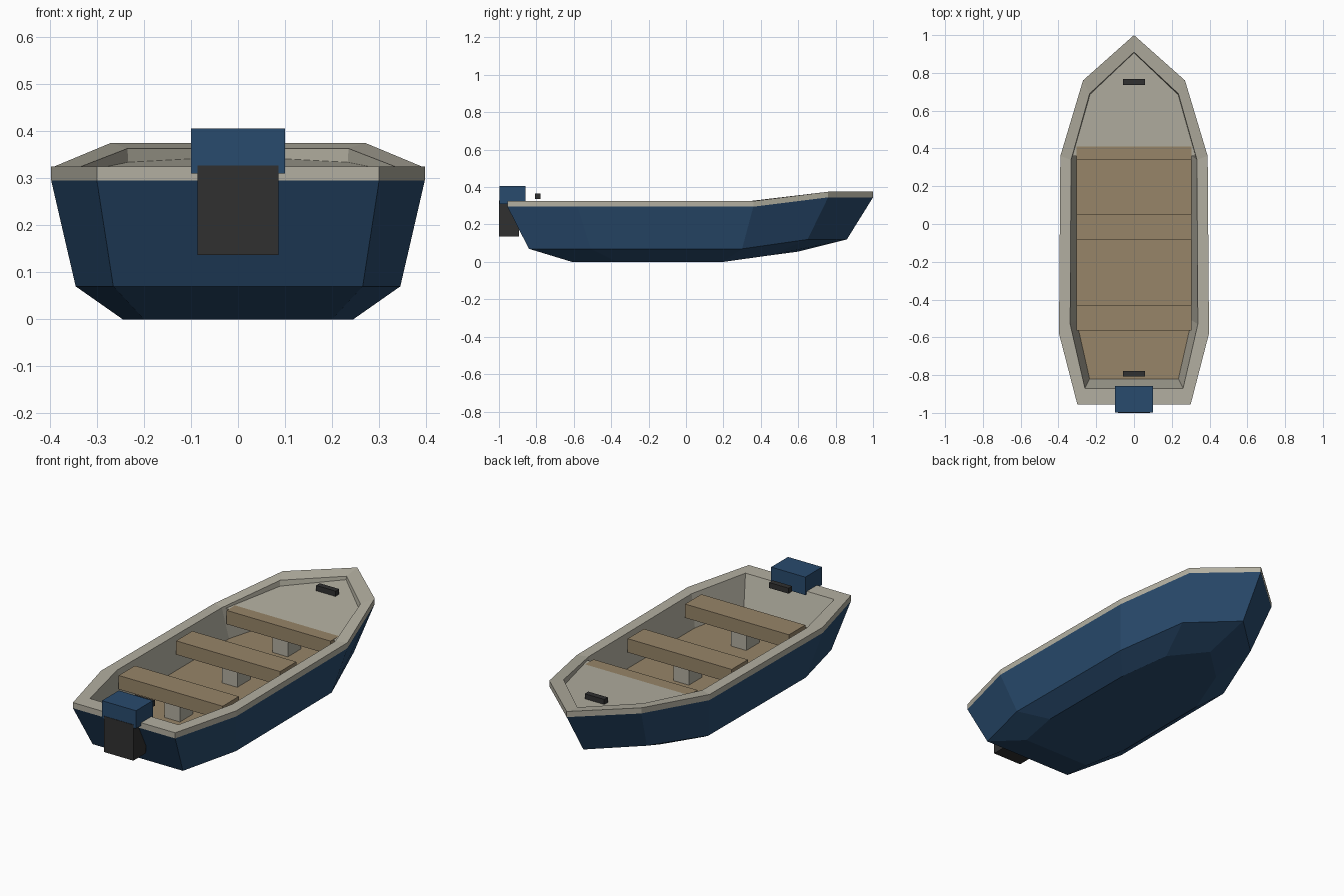
import bpy
import bmesh
from mathutils import Vector

cube = bpy.data.objects.get("Cube")
if cube:
    bpy.data.objects.remove(cube)


def material(name, rgb):
    m = bpy.data.materials.new(name)
    m.use_nodes = True
    m.diffuse_color = (*rgb, 1)
    m.node_tree.nodes["Principled BSDF"].inputs["Base Color"].default_value = (*rgb, 1)
    return m


blue = material("navy paint", (0.022, 0.07, 0.155))
grey = material("warm grey", (0.45, 0.43, 0.355))
wood = material("wood", (0.31, 0.235, 0.14))
dark = material("dark metal", (0.03, 0.03, 0.03))


def add_object(name, bm, mats):
    mesh = bpy.data.meshes.new(name)
    bm.to_mesh(mesh)
    bm.free()
    for m in mats:
        mesh.materials.append(m)
    obj = bpy.data.objects.new(name, mesh)
    bpy.context.collection.objects.link(obj)
    return obj


def box(name, low, high, mat):
    low, high = Vector(low), Vector(high)
    bm = bmesh.new()
    bmesh.ops.create_cube(bm, size=1)
    for v in bm.verts:
        v.co = (low + high) / 2 + v.co * (high - low)
    return add_object(name, bm, [mat])


def mirrored(half):
    """Half outline from stern to bow, completed on the other side."""
    return half + [(-x, y, z) for x, y, z in reversed(half) if x > 0]


# Hull sections, from the keel up over the rim and down to the floor
sheer = [(.3, -.955, .325), (.397, -.58, .325), (.39, .36, .325),
         (.27, .76, .375), (0, 1, .375)]
bottom = [(.2, -.61, 0), (.245, -.37, 0), (.243, .2, 0), (.165, .45, .035), (0, .6, .055)]
chine = [(.265, -.84, .07), (.345, -.51, .07), (.34, .3, .07), (.225, .65, .12), (0, .86, .12)]
inner = [(.26, -.87, .325), (.338, -.53, .325), (.333, .34, .325),
         (.235, .69, .363), (0, .91, .363)]
floor = [(.235, -.82, .16), (.305, -.51, .16), (.305, .36, .16),
         (.222, .66, .16), (0, .86, .16)]
rim_base = [(x, y, z - .03) for x, y, z in sheer]

bm = bmesh.new()
rings = [[bm.verts.new(p) for p in mirrored(half)]
         for half in (bottom, chine, rim_base, sheer, inner, floor)]
for level, (a, b) in enumerate(zip(rings, rings[1:])):
    for i in range(len(a)):
        j = (i + 1) % len(a)
        face = bm.faces.new((a[i], a[j], b[j], b[i]))
        face.material_index = 0 if level < 2 else 1
bm.faces.new(rings[0][::-1])
bm.faces.new(rings[-1]).material_index = 2
add_object("hull", bm, [blue, grey, wood])

# Bow deck, rising gently toward the tip through the front bench
bm = bmesh.new()
deck = [(x, y, .318 + (y - .41) * .057)
        for x, y in ((.328, .36), (.234, .688), (0, .906))]
bm.faces.new([bm.verts.new(p) for p in mirrored(deck)])
add_object("bow_deck", bm, [grey])

# Benches with a centre support each
for name, y in (("rear", -.496), ("middle", -.015), ("front", .408)):
    box(name + "_bench", (-.305, y - .068, .245), (.305, y + .068, .318), wood)
    box(name + "_bench_support", (-.045, y - .055, .155), (.045, y + .055, .25), grey)

# Grab handles
for name, y in (("stern_handle", -.793), ("bow_handle", .752)):
    box(name, (-.057, y - .015, .336), (.057, y + .015, .365), dark)

# Outboard motor
box("motor_cover", (-.1, -.998, .31), (.1, -.857, .405), blue)
box("motor_leg", (-.086, -1, .137), (.086, -.894, .327), dark)
